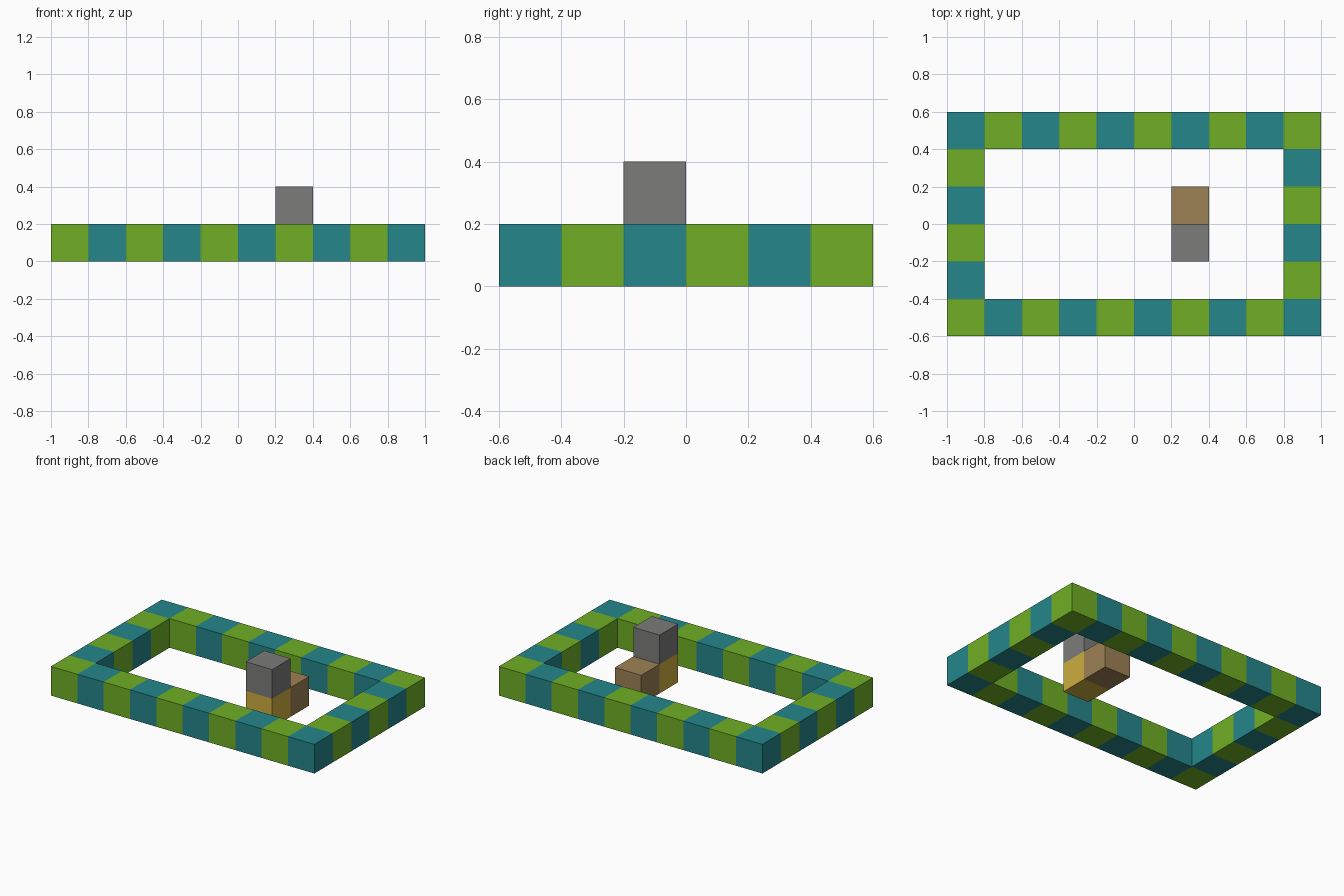
import bpy, bmesh, math
from mathutils import Matrix, Vector

cube = bpy.data.objects.get("Cube")
if cube:
    bpy.data.objects.remove(cube, do_unlink=True)

S = 0.2            # edge of one block
COLS, ROWS = 10, 6


def material(name, r, g, b):
    m = bpy.data.materials.new(name)
    m.use_nodes = True
    m.diffuse_color = (r, g, b, 1)
    bsdf = next(n for n in m.node_tree.nodes if n.type == 'BSDF_PRINCIPLED')
    bsdf.inputs["Base Color"].default_value = (r, g, b, 1)
    return m


green = material("green", 0.16, 0.43, 0.018)
teal = material("teal", 0.018, 0.24, 0.26)
grey = material("grey", 0.2, 0.2, 0.195)
brown = material("brown", 0.34, 0.22, 0.09)
gold = material("gold", 0.61, 0.42, 0.05)


def add_object(name, bm, mats):
    mesh = bpy.data.meshes.new(name)
    bm.to_mesh(mesh)
    bm.free()
    for m in mats:
        mesh.materials.append(m)
    obj = bpy.data.objects.new(name, mesh)
    bpy.context.collection.objects.link(obj)
    return obj


# Border wall: a grid with its middle removed, raised by one block
bm = bmesh.new()
bmesh.ops.create_grid(bm, x_segments=COLS, y_segments=ROWS, size=1,
                      matrix=Matrix.Diagonal((COLS * S / 2, ROWS * S / 2, 1, 1)))
inner = [f for f in bm.faces
         if abs(f.calc_center_median().x) < COLS * S / 2 - S
         and abs(f.calc_center_median().y) < ROWS * S / 2 - S]
bmesh.ops.delete(bm, geom=inner, context='FACES')
raised = bmesh.ops.extrude_face_region(bm, geom=bm.faces[:], use_keep_orig=True)
bmesh.ops.translate(bm, vec=(0, 0, S),
                    verts=[v for v in raised["geom"] if isinstance(v, bmesh.types.BMVert)])
bmesh.ops.recalc_face_normals(bm, faces=bm.faces[:])

# Alternate the two colours by the block each face belongs to
for f in bm.faces:
    p = f.calc_center_median() - f.normal * S / 2
    col = math.floor(p.x / S + COLS / 2)
    row = math.floor(p.y / S + ROWS / 2)
    f.material_index = (col + row) % 2
add_object("border_wall", bm, [green, teal])


# Stacked blocks in the middle
def block(name, corner, mat):
    bm = bmesh.new()
    centre = Vector(corner) + Vector((S, S, S)) / 2
    bmesh.ops.create_cube(bm, size=S, matrix=Matrix.Translation(centre))
    return add_object(name, bm, [mat])


block("lower_front_block", (S, -S, 0), gold)
block("lower_back_block", (S, 0, 0), brown)
block("upper_block", (S, -S, S), grey)
